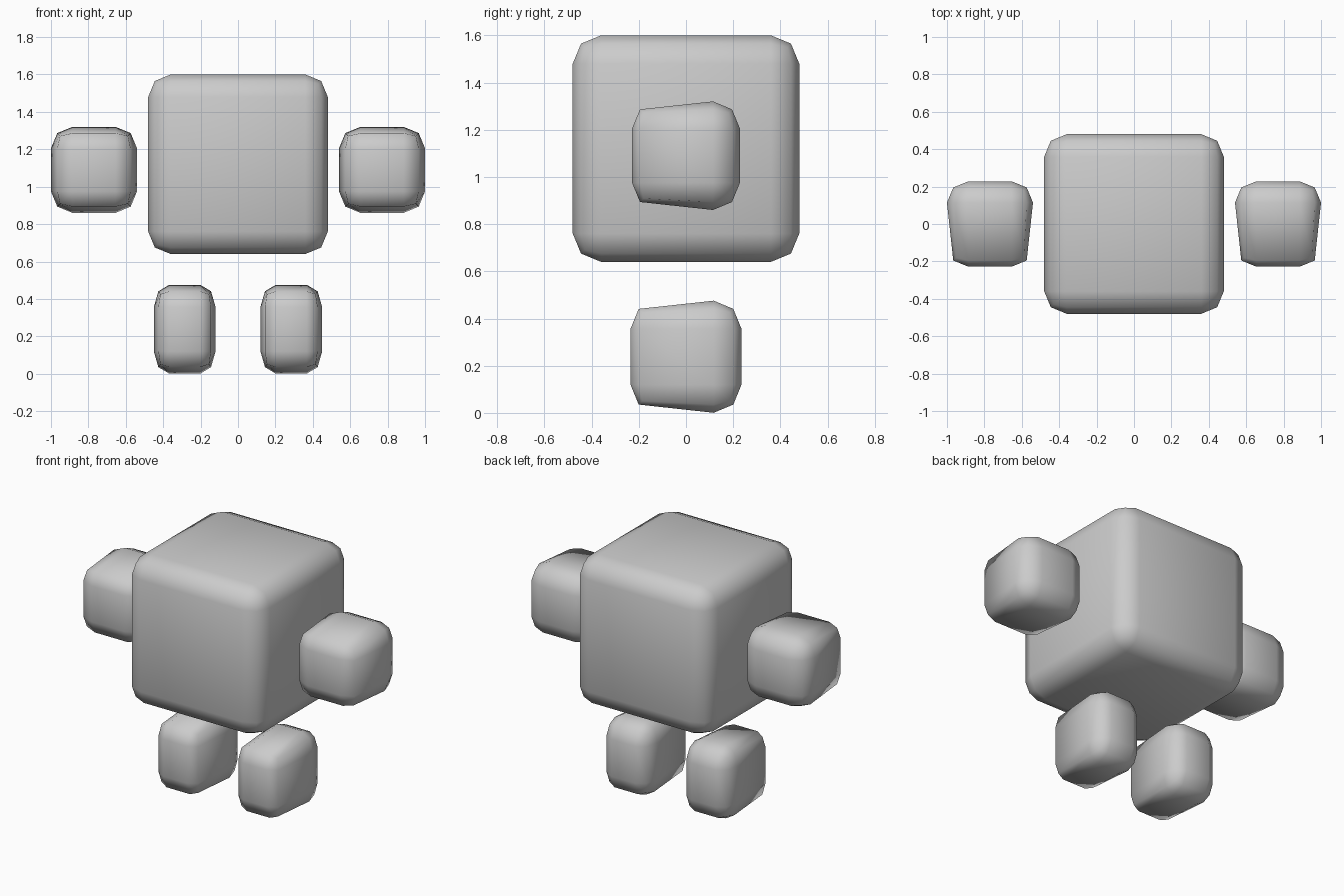
import bpy, bmesh
from mathutils import Vector

if "Cube" in bpy.data.objects:
    bpy.data.objects.remove(bpy.data.objects["Cube"])

grey = bpy.data.materials.new("plain grey")
grey.diffuse_color = (0.6, 0.6, 0.6, 1)
grey.use_nodes = True
grey.node_tree.nodes["Principled BSDF"].inputs["Base Color"].default_value = grey.diffuse_color


def rounded_block(name, centre, size, ratio, taper=False):
    """Unit cube with a two-step rounded edge, optionally narrowing to the front."""
    bm = bmesh.new()
    bmesh.ops.create_cube(bm, size=1)
    bmesh.ops.bevel(bm, geom=bm.edges[:], offset=ratio, offset_type='OFFSET',
                    segments=2, profile=0.5, affect='EDGES', clamp_overlap=True)
    if taper:
        # weld the front shoulder ring into the ring ahead of it
        shoulder = -0.5 + ratio
        ring = [v for v in bm.verts if abs(v.co.y - shoulder) < 1e-3]
        ahead = [v for v in bm.verts if -0.499 < v.co.y < shoulder - 1e-3]
        targets = {v: min(ahead, key=lambda a: (a.co - v.co).length) for v in ring}
        bmesh.ops.weld_verts(bm, targetmap=targets)
    bmesh.ops.scale(bm, vec=Vector(size), verts=bm.verts)
    bmesh.ops.recalc_face_normals(bm, faces=bm.faces)
    for f in bm.faces:
        f.smooth = True
    mesh = bpy.data.meshes.new(name)
    bm.to_mesh(mesh)
    bm.free()
    mesh.materials.append(grey)
    ob = bpy.data.objects.new(name, mesh)
    ob.location = centre
    bpy.context.collection.objects.link(ob)
    return ob


# big cube body
rounded_block("body", (0, 0, 1.12), (0.96, 0.96, 0.96), 0.125)

# floating hands and feet on both sides
for side, s in (("left", -1), ("right", 1)):
    rounded_block(side + "_hand", (s * 0.77, 0, 1.09), (0.46, 0.457, 0.46), 0.25, True)
    rounded_block(side + "_foot", (s * 0.285, 0, 0.238), (0.33, 0.47, 0.475), 0.25, True)
